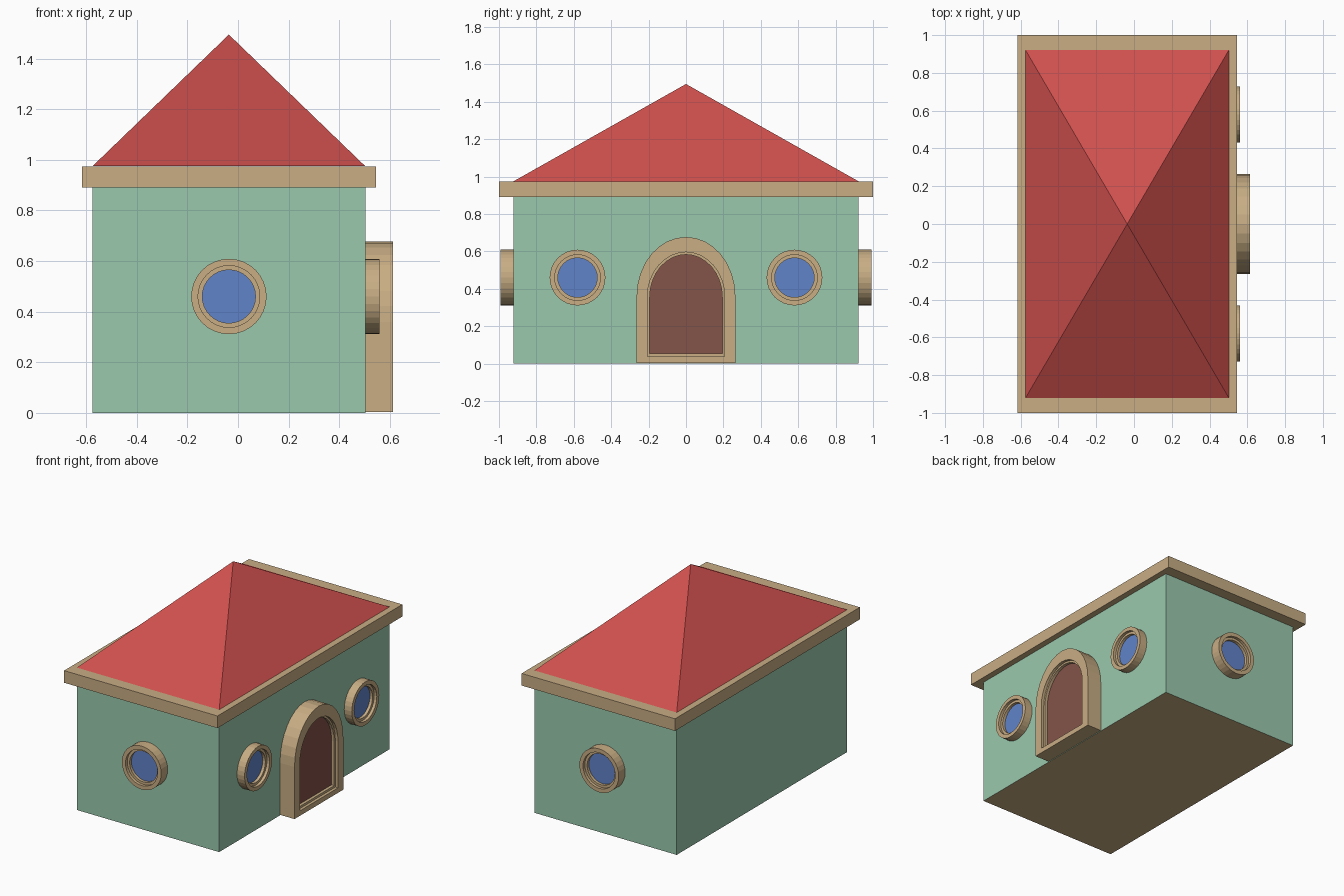
import bpy, bmesh, math
from mathutils import Matrix, Vector

cube = bpy.data.objects.get("Cube")
if cube:
    bpy.data.objects.remove(cube, do_unlink=True)


def material(name, rgb):
    col = [(c / 255 / 12.92) if c < 11 else ((c / 255 + 0.055) / 1.055) ** 2.4 for c in rgb] + [1.0]
    mat = bpy.data.materials.new(name)
    mat.use_nodes = True
    mat.diffuse_color = col
    mat.node_tree.nodes["Principled BSDF"].inputs["Base Color"].default_value = col
    return mat


GREEN = material("mint wall", (155, 201, 173))
TAN = material("tan trim", (200, 173, 132))
RED = material("red roof", (207, 80, 77))
BLUE = material("blue glass", (97, 131, 201))
BROWN = material("brown door", (131, 83, 73))

CX = -0.036          # centre line of the house
HALF_X, HALF_Y = 0.539, 0.922
EAVES_Z, ROOF_Z, PEAK_Z = 0.89, 0.973, 1.495


def finish(name, bm, mats):
    bmesh.ops.recalc_face_normals(bm, faces=bm.faces[:])
    mesh = bpy.data.meshes.new(name)
    bm.to_mesh(mesh)
    bm.free()
    for m in mats:
        mesh.materials.append(m)
    obj = bpy.data.objects.new(name, mesh)
    bpy.context.collection.objects.link(obj)
    return obj


def box(name, hx, hy, z0, z1, mats):
    bm = bmesh.new()
    bmesh.ops.create_cube(bm, size=1)
    for v in bm.verts:
        v.co = (CX + v.co.x * 2 * hx, v.co.y * 2 * hy, z0 + (v.co.z + 0.5) * (z1 - z0))
    for f in bm.faces:
        f.normal_update()
        if f.normal.z < -0.5:
            f.material_index = len(mats) - 1
    return finish(name, bm, mats)


def circle(r, n=32):
    return [(r * math.cos(2 * math.pi * i / n), r * math.sin(2 * math.pi * i / n)) for i in range(n)]


def arch(w, bottom, spring, top, n=16):
    curve = [(w * math.cos(math.pi * i / n), spring + (top - spring) * math.sin(math.pi * i / n))
             for i in range(n + 1)]
    return curve + [(-w, bottom), (w, bottom)]


def stepped_frame(name, steps, place, panel):
    """Loft outlines at given depths; the last outline is filled by the panel."""
    bm = bmesh.new()
    loops = [[bm.verts.new(place @ Vector((u, v, d))) for u, v in pts] for pts, d in steps]
    for a, b in zip(loops, loops[1:]):
        for i in range(len(a)):
            j = (i + 1) % len(a)
            bm.faces.new((a[i], a[j], b[j], b[i]))
    bm.faces.new(loops[0])
    bm.faces.new(loops[-1]).material_index = 1
    return finish(name, bm, [TAN, panel])


def wall_frame(x, y, z, angle):
    """Local x along the wall, local y up, local z outward."""
    return (Matrix.Translation((x, y, z)) @ Matrix.Rotation(angle, 4, 'Z')
            @ Matrix.Rotation(math.pi / 2, 4, 'X'))


def window(name, x, y, angle, out):
    rim, lip, glass = circle(0.149), circle(0.122), circle(0.105)
    steps = [(rim, -0.01), (rim, out), (lip, out), (lip, out - 0.02), (glass, out - 0.02), (glass, out - 0.04)]
    stepped_frame(name, steps, wall_frame(x, y, 0.46, angle), BLUE)


# Walls with tan underside, and the eaves slab
box("walls", HALF_X, HALF_Y, 0, EAVES_Z, [GREEN, TAN])
box("eaves", 0.581, 1.0, EAVES_Z, ROOF_Z, [TAN])

# Pyramid roof
bm = bmesh.new()
base = [bm.verts.new((CX + sx * HALF_X, sy * HALF_Y, ROOF_Z + 0.002))
        for sx, sy in ((-1, -1), (1, -1), (1, 1), (-1, 1))]
peak = bm.verts.new((CX, 0, PEAK_Z))
bm.faces.new(base)
for i in range(4):
    bm.faces.new((base[i], base[(i + 1) % 4], peak))
finish("roof", bm, [RED])

# Round windows
wall_x = CX + HALF_X
window("front_window", CX, -HALF_Y, 0, 0.07)
window("back_window", CX, HALF_Y, math.pi, 0.07)
for side, y in (("front", -0.58), ("back", 0.58)):
    window("side_window_" + side, wall_x, y, math.pi / 2, 0.057)

# Arched doorway
outer = arch(0.264, 0.004, 0.36, 0.677)
lip = arch(0.207, 0.038, 0.355, 0.596)
inner = arch(0.194, 0.053, 0.355, 0.583)
stepped_frame("door", [(outer, -0.01), (outer, 0.11), (lip, 0.11), (lip, 0.09), (inner, 0.09), (inner, 0.07)],
              wall_frame(wall_x, 0, 0, math.pi / 2), BROWN)
